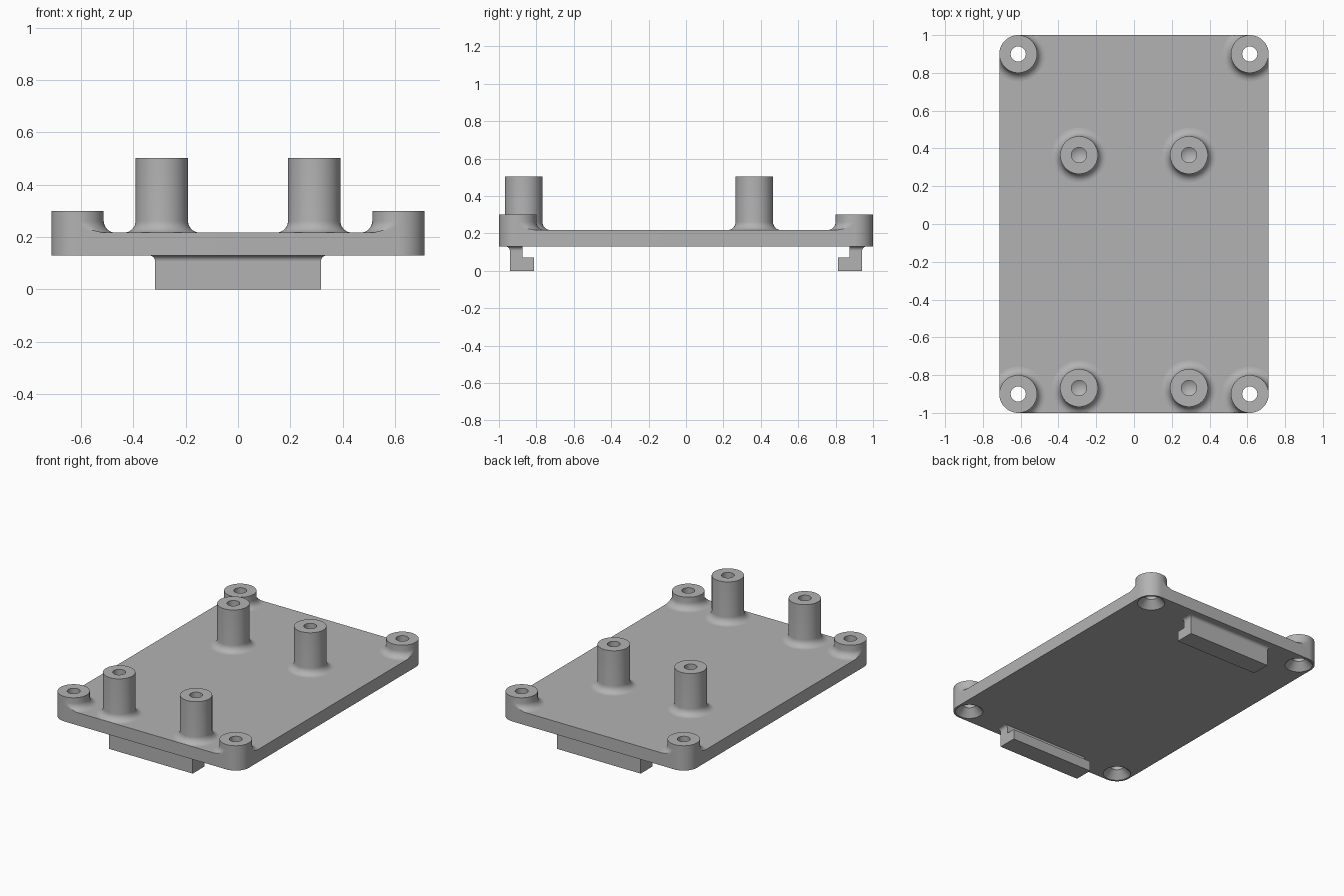
import bpy, bmesh, math
from mathutils import Matrix

HX, HY, RC = 0.713, 1.0, 0.1           # plate half sizes and corner radius
Z0, Z1 = 0.13, 0.217                   # plate underside and top
CX, CY = HX - RC, HY - RC              # corner boss centres
HOLE, FIL, SEG = 0.04, 0.045, 64

if "Cube" in bpy.data.objects:
    bpy.data.objects.remove(bpy.data.objects["Cube"], do_unlink=True)

grey = bpy.data.materials.new("plain grey")
grey.use_nodes = True
grey.diffuse_color = (0.45, 0.45, 0.45, 1)
grey.node_tree.nodes["Principled BSDF"].inputs["Base Color"].default_value = (0.45, 0.45, 0.45, 1)


def finish(name, bm, smooth=True):
    bmesh.ops.remove_doubles(bm, verts=bm.verts, dist=1e-5)
    bmesh.ops.recalc_face_normals(bm, faces=bm.faces)
    mesh = bpy.data.meshes.new(name)
    bm.to_mesh(mesh)
    bm.free()
    ob = bpy.data.objects.new(name, mesh)
    bpy.context.collection.objects.link(ob)
    mesh.materials.append(grey)
    if smooth:
        shade(ob)
    return ob


def shade(ob):
    bpy.ops.object.select_all(action='DESELECT')
    ob.select_set(True)
    bpy.context.view_layer.objects.active = ob
    bpy.ops.object.shade_smooth_by_angle(angle=math.radians(30))


def lathe(profile, cx, cy):
    """Spin an (r, z) profile about a vertical axis."""
    bm = bmesh.new()
    vs = [bm.verts.new((r, 0, z)) for r, z in profile]
    edges = [bm.edges.new(p) for p in zip(vs, vs[1:])]
    bmesh.ops.spin(bm, geom=vs + edges, cent=(0, 0, 0), axis=(0, 0, 1),
                   angle=math.tau, steps=SEG)
    bmesh.ops.remove_doubles(bm, verts=bm.verts, dist=1e-5)
    bmesh.ops.translate(bm, verts=bm.verts, vec=(cx, cy, 0))
    return bm


def trim_to_plate(bm):
    """Pull fillet points back inside the rounded plate outline."""
    for v in bm.verts:
        dx, dy = abs(v.co.x) - CX, abs(v.co.y) - CY
        if dx > 0 and dy > 0:
            k = min(1, RC / math.hypot(dx, dy))
            dx, dy = dx * k, dy * k
        x, y = CX + min(dx, RC), CY + min(dy, RC)
        v.co.x, v.co.y = math.copysign(x, v.co.x), math.copysign(y, v.co.y)


def fillet(r):
    steps = [math.pi / 2 * i / 8 for i in range(9)]
    return [(r + FIL * (1 - math.sin(a)), Z1 + FIL * (1 - math.cos(a))) for a in steps]


# Base plate with rounded corners
bm = bmesh.new()
ring = []
for q, (sx, sy) in enumerate([(1, 1), (-1, 1), (-1, -1), (1, -1)]):
    for i in range(17):
        a = math.pi / 2 * (q + i / 16)
        ring.append(bm.verts.new((sx * CX + RC * math.cos(a), sy * CY + RC * math.sin(a), Z0)))
face = bm.faces.new(ring)
ext = bmesh.ops.extrude_face_region(bm, geom=[face])
top = [g for g in ext["geom"] if isinstance(g, bmesh.types.BMVert)]
bmesh.ops.translate(bm, verts=top, vec=(0, 0, Z1 - Z0))
plate = finish("base_plate", bm, smooth=False)

# Countersunk screw holes cut through the plate
corners = [(sx * CX, sy * CY) for sx in (-1, 1) for sy in (-1, 1)]
for i, (x, y) in enumerate(corners):
    profile = [(0, Z0 - 0.01), (0.095, Z0 - 0.01), (0.087, Z0), (HOLE, Z0 + 0.05),
               (HOLE, Z1 + 0.05), (0, Z1 + 0.05)]
    cutter = finish(f"screw_hole_cutter_{i}", lathe(profile, x, y), smooth=False)
    mod = plate.modifiers.new("screw hole", 'BOOLEAN')
    mod.operation, mod.solver, mod.object = 'DIFFERENCE', 'EXACT', cutter
    bpy.context.view_layer.objects.active = plate
    bpy.ops.object.modifier_apply(modifier=mod.name)
    bpy.data.objects.remove(cutter, do_unlink=True)
shade(plate)

# Corner bosses with a through hole
for i, (x, y) in enumerate(corners):
    bm = lathe(fillet(RC) + [(RC, 0.3), (HOLE, 0.3), (HOLE, Z1)], x, y)
    trim_to_plate(bm)
    finish(f"corner_boss_{i}", bm)

# Tall standoffs with a blind, cone-ended hole
for i, (x, y) in enumerate([(sx * 0.291, py) for sx in (-1, 1) for py in (0.365, -0.868)]):
    bm = lathe(fillet(RC) + [(RC, 0.503), (HOLE, 0.503), (HOLE, 0.26), (0, 0.235)], x, y)
    trim_to_plate(bm)
    finish(f"standoff_{i}", bm)

# Hooked feet under the plate, flared where they meet it
HW, FLARE = 0.317, 0.022
for name, sy in (("front_hook", -1), ("back_hook", 1)):
    bm = bmesh.new()
    for y0, y1, za, zb in ((0.812, 0.942, 0, 0.07), (0.875, 0.942, 0.07, Z0 - FLARE)):
        m = Matrix.Translation((0, sy * (y0 + y1) / 2, (za + zb) / 2))
        m = m @ Matrix.Diagonal((2 * HW, y1 - y0, zb - za, 1))
        bmesh.ops.create_cube(bm, size=1, matrix=m)
    # Flare: stacked loops growing outwards towards the plate
    loops = []
    for j in range(7):
        a = math.pi / 2 * j / 6
        g, z = FLARE * (1 - math.cos(a)), Z0 - FLARE * (1 - math.sin(a))
        pts = ((-HW - g, 0.875), (HW + g, 0.875), (HW + g, 0.942 + g), (-HW - g, 0.942 + g))
        loops.append([bm.verts.new((x, sy * y, z)) for x, y in pts])
    for lo, hi in zip(loops, loops[1:]):
        for k in range(4):
            n = (k + 1) % 4
            bm.faces.new((lo[k], lo[n], hi[n], hi[k]))
    finish(name, bm)
